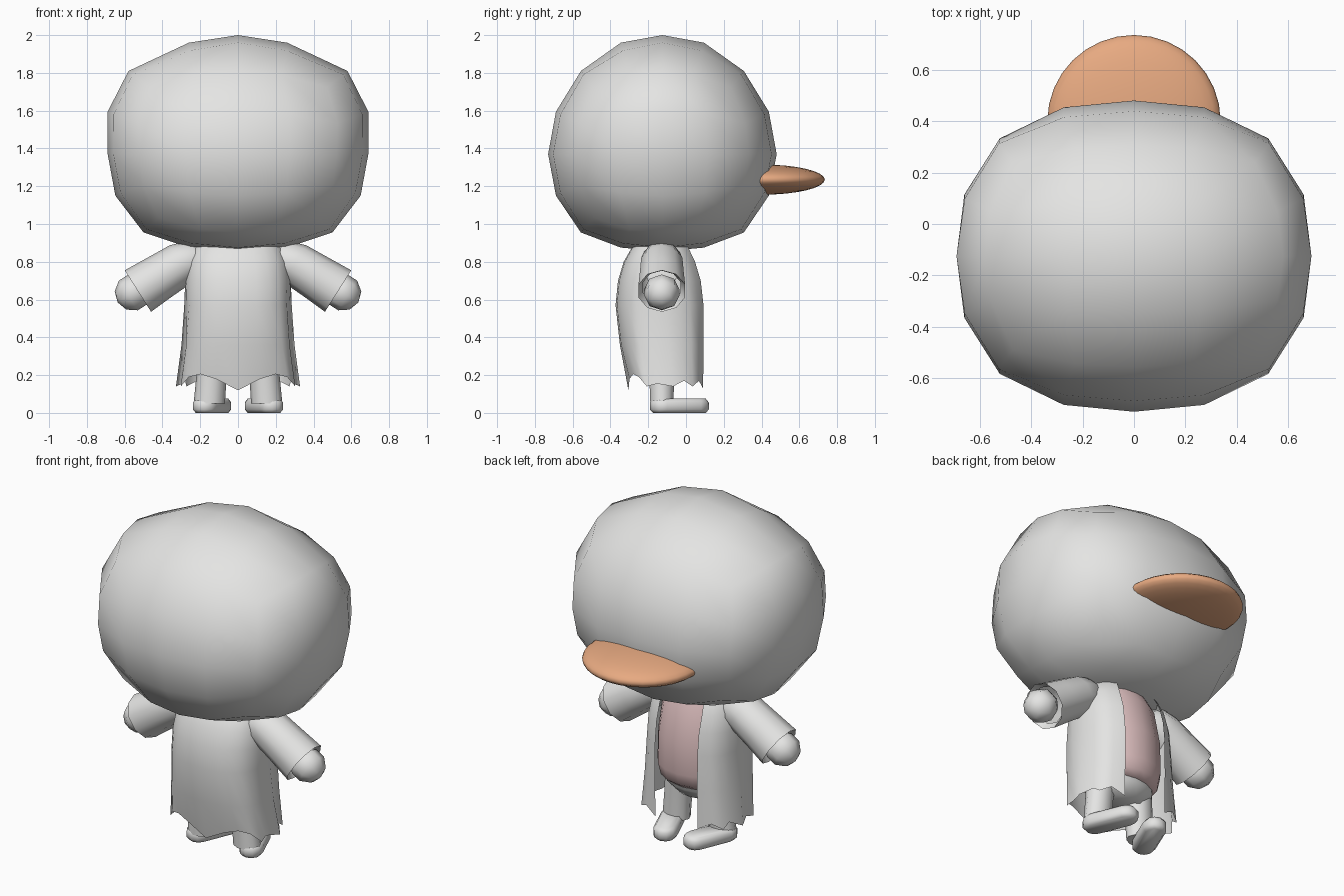
import bpy, bmesh, math
from mathutils import Vector, Matrix

if "Cube" in bpy.data.objects:
    bpy.data.objects.remove(bpy.data.objects["Cube"])


def material(name, rgb):
    m = bpy.data.materials.new(name)
    m.diffuse_color = (*rgb, 1)
    m.use_nodes = True
    m.node_tree.nodes["Principled BSDF"].inputs["Base Color"].default_value = m.diffuse_color
    return m


GREY = material("light_grey", (0.78, 0.78, 0.77))
ORANGE = material("bill_orange", (0.80, 0.40, 0.22))
PINK = material("dusty_pink", (0.74, 0.53, 0.53))


def finish(bm, name, mat, angle=60, fix=True):
    if fix:
        bmesh.ops.recalc_face_normals(bm, faces=bm.faces)
    me = bpy.data.meshes.new(name)
    bm.to_mesh(me)
    bm.free()
    ob = bpy.data.objects.new(name, me)
    bpy.context.collection.objects.link(ob)
    me.materials.append(mat)
    bpy.ops.object.select_all(action='DESELECT')
    ob.select_set(True)
    bpy.context.view_layer.objects.active = ob
    bpy.ops.object.shade_smooth_by_angle(angle=math.radians(angle))
    return ob


def loft(name, rings, mat, closed=True, caps=(False, False), angle=60):
    """Skin a list of point rings, optionally capping the ends."""
    bm = bmesh.new()
    rows = [[bm.verts.new(p) for p in r] for r in rings]
    n = len(rows[0])
    for a, b in zip(rows, rows[1:]):
        for i in range(n if closed else n - 1):
            j = (i + 1) % n
            bm.faces.new((a[i], a[j], b[j], b[i]))
    for row, cap in zip((rows[0], rows[-1]), caps):
        if cap:
            bm.faces.new(row)
    return finish(bm, name, mat, angle)


def oval(cx, cy, z, rx, ry, n=16):
    return [(cx + rx * math.cos(2 * math.pi * i / n),
             cy + ry * math.sin(2 * math.pi * i / n), z) for i in range(n)]


def interp(table, t):
    for a, b in zip(table, table[1:]):
        if t <= b[0] + 1e-6:
            f = (t - a[0]) / (b[0] - a[0])
            return [p + (q - p) * f for p, q in zip(a[1:], b[1:])]
    return table[-1][1:]


# Head: subdivided cube rounded to a wide egg; rows are height, z, x and y radius
HEAD = [(-1, .855, .68, .575), (-.924, .875, .68, .575), (-.707, .955, .707, .61),
        (-.383, 1.15, .703, .61), (0, 1.37, .69, .605), (.383, 1.595, .747, .61),
        (.707, 1.81, .82, .61), (.924, 1.96, .68, .575), (1, 2.0, .68, .575)]
bm = bmesh.new()
bmesh.ops.create_cube(bm, size=2)
bmesh.ops.subdivide_edges(bm, edges=bm.edges[:], cuts=3, use_grid_fill=True)
for v in bm.verts:
    d = Vector([math.tan(c * math.pi / 4) for c in v.co]).normalized()
    z, rx, ry = interp(HEAD, d.z)
    k = 1 + 0.28 * d.x ** 2 * d.y ** 2
    v.co = (d.x * rx * k, -0.125 + d.y * ry * k, z)
finish(bm, "head", GREY, 80)

# Bill: flattened ball half sunk in the face
bm = bmesh.new()
bmesh.ops.create_uvsphere(bm, u_segments=32, v_segments=16, radius=1)
bmesh.ops.transform(bm, verts=bm.verts, matrix=Matrix.Translation((0, .40, 1.235))
                    @ Matrix.Diagonal((.337, .335, .08, 1)))
finish(bm, "bill", ORANGE, 80)

# Coat: open-fronted sheet with a jagged hem; rows are z, half width, back y, front y
COAT = [(.93, .16, -.24, .0), (.87, .235, -.29, .03), (.80, .265, -.33, .065),
        (.70, .28, -.36, .095), (.57, .285, -.373, .11), (.36, .30, -.35, .108),
        (.16, .33, -.305, .10)]
HEM = [.12, .18, .205, .19, .14, .155, .14, .17, .14, .17, .13]
OPENING = 0.14
rings = []
for k, (z, hx, back, front) in enumerate(COAT):
    w = min(OPENING, hx * .55)
    end = math.pi - math.asin((w / hx) ** 1.25)
    half = []
    for i in range(11):
        t = end * i / 10
        fold = 1 - (.10 * max(0, k - 3) / 3 if i in (5, 7) else 0)
        s, c = math.sin(t), math.cos(t)
        x = hx * max(s, 0) ** .8 * fold
        y = (back + front) / 2 - (front - back) / 2 * math.copysign(abs(c) ** .8, c)
        half.append((x, y, HEM[i] if k == len(COAT) - 1 else z))
    rings.append([(-x, y, z) for x, y, z in reversed(half[1:])] + half)
loft("coat", rings, GREY, closed=False)

# Torso showing in the coat opening
loft("torso", [oval(0, -.13, z, rx, ry) for z, rx, ry in
               [(.92, .14, .11), (.8, .21, .175), (.6, .235, .215),
                (.42, .24, .217), (.35, .225, .20), (.32, .19, .16)]],
     PINK, caps=(True, True))
loft("hips", [oval(0, -.13, z, rx, ry) for z, rx, ry in
              [(.40, .21, .17), (.30, .20, .15), (.24, .13, .10)]],
     GREY, caps=(True, True))


def foot_ring(s, z, grow):
    """Toed-in stadium outline around heel and toe centres."""
    heel, toe = Vector((.175, -.125)), Vector((.10, .055))
    d = (toe - heel).normalized()
    a0 = math.atan2(d.y, d.x)
    pts = []
    for c, start in ((toe, a0 - math.pi / 2), (heel, a0 + math.pi / 2)):
        for i in range(6):
            a = start + math.pi * i / 5
            pts.append((s * (c.x + grow * math.cos(a)), c.y + grow * math.sin(a), z))
    return pts


for s, side in ((1, "right"), (-1, "left")):
    # Leg and foot
    loft(side + "_leg", [oval(s * x, -.128, z, rx, ry, 10) for x, z, rx, ry in
                         [(.125, .36, .085, .08), (.14, .2, .08, .07),
                          (.152, .05, .083, .064)]], GREY, caps=(True, True))
    loft(side + "_foot", [foot_ring(s, z, g) for z, g in
                          [(0, .05), (.018, .066), (.055, .066), (.075, .05)]],
         GREY, caps=(True, True), angle=65)

    # Sleeve: flared tube with an open cuff
    axis = Vector((s * .26, 0, -.165)).normalized()
    up = Vector((s * .165, 0, .26)).normalized()
    sleeve = []
    for x, z, r in [(.16, .83, .06), (.22, .825, .10), (.30, .79, .115),
                    (.42, .715, .122), (.53, .645, .13), (.50, .664, .105)]:
        c = Vector((s * x, -.128, z))
        sleeve.append([c + up * r * math.cos(a) + Vector((0, r * math.sin(a), 0))
                       for a in (math.pi * i / 5 for i in range(10))])
    loft(side + "_sleeve", sleeve, GREY, angle=50)

    # Hand: small faceted mitten
    bm = bmesh.new()
    bmesh.ops.create_uvsphere(bm, u_segments=8, v_segments=5, radius=.098)
    rot = axis.to_track_quat('Z', 'Y').to_matrix().to_4x4()
    bmesh.ops.transform(bm, verts=bm.verts,
                        matrix=Matrix.Translation((s * .555, -.128, .638)) @ rot)
    finish(bm, side + "_hand", GREY)
